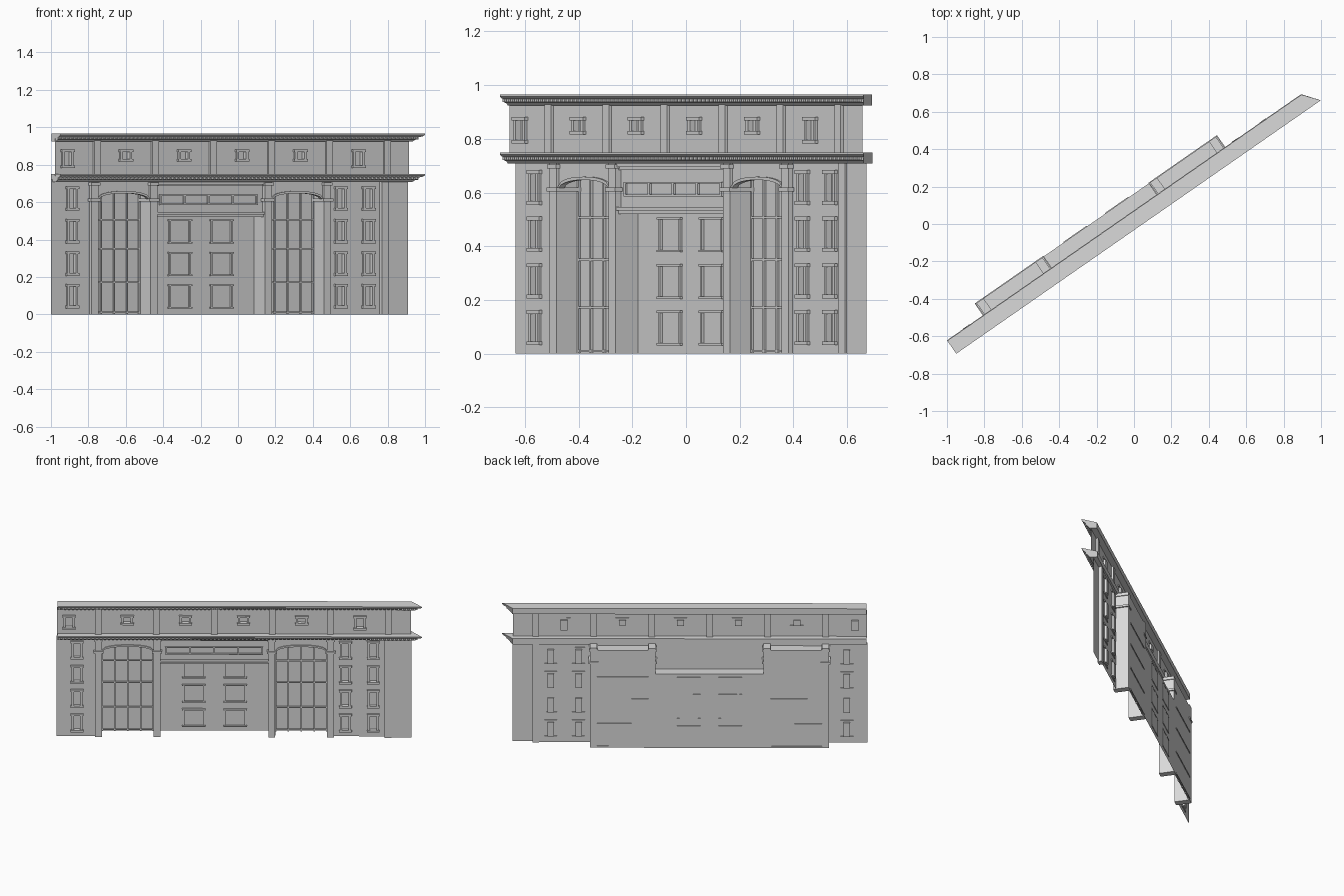
import bpy, bmesh, math

if "Cube" in bpy.data.objects:
    bpy.data.objects.remove(bpy.data.objects["Cube"])

ANGLE = math.radians(34.8)   # the facade stands obliquely in plan
BACK = 0.133                 # depth of the recessed walls
WALL = 0.048                 # lower wall plane
UPPER = 0.018                # upper wall plane
PIER_W = 0.045

stone = bpy.data.materials.new("grey_stone")
stone.use_nodes = True
stone.diffuse_color = (0.7, 0.7, 0.7, 1)
stone.node_tree.nodes["Principled BSDF"].inputs["Base Color"].default_value = (0.7, 0.7, 0.7, 1)


def finish(name, bm):
    mesh = bpy.data.meshes.new(name)
    bm.to_mesh(mesh)
    bm.free()
    mesh.materials.append(stone)
    ob = bpy.data.objects.new(name, mesh)
    ob.rotation_euler.z = ANGLE
    bpy.context.collection.objects.link(ob)
    return ob


def add_box(bm, u0, u1, v0, v1, z0, z1):
    """Box in facade coordinates: u along, v towards the back, z up."""
    r = bmesh.ops.create_cube(bm, size=1)
    for vert in r["verts"]:
        c = vert.co
        c.x = u0 + (c.x + 0.5) * (u1 - u0)
        c.y = v0 + (c.y + 0.5) * (v1 - v0)
        c.z = z0 + (c.z + 0.5) * (z1 - z0)


def boxes(name, items):
    bm = bmesh.new()
    for item in items:
        add_box(bm, *item)
    return finish(name, bm)


def wall(name, u0, u1, z0, z1, v, openings=(), depth=0.014):
    """Single-skin wall whose openings are pushed back into reveals."""
    us = sorted({u0, u1, *[e for o in openings for e in o[:2]]})
    zs = sorted({z0, z1, *[e for o in openings for e in o[2:]]})
    bm = bmesh.new()
    grid = [[bm.verts.new((u, v, z)) for z in zs] for u in us]
    pushed = []
    for i in range(len(us) - 1):
        for j in range(len(zs) - 1):
            f = bm.faces.new((grid[i][j], grid[i + 1][j], grid[i + 1][j + 1], grid[i][j + 1]))
            c = f.calc_center_median()
            if any(a < c.x < b and p < c.z < q for a, b, p, q in openings):
                pushed.append(f)
    if pushed:
        r = bmesh.ops.extrude_face_region(bm, geom=pushed)
        bmesh.ops.translate(bm, vec=(0, depth, 0),
                            verts=[g for g in r["geom"] if isinstance(g, bmesh.types.BMVert)])
        bmesh.ops.delete(bm, geom=pushed, context="FACES_ONLY")
    return finish(name, bm)


def opening(u, top, w, h, t=0.014):
    return (u - w / 2 + t, u + w / 2 - t, top - h + t, top - t)


def frame(u, top, w, h, v, t=0.014, out=0.01):
    """Window surround: two jambs, a head and a wider sill."""
    a, b, low, ear = u - w / 2, u + w / 2, top - h, 0.006
    return [(a, a + t, v - out, v, low, top), (b - t, b, v - out, v, low, top),
            (a - ear, b + ear, v - out - 0.004, v + 0.004, top - t, top),
            (a - ear, b + ear, v - out - 0.004, v + 0.004, low, low + t)]


# Side walls with small windows
row_tops = [0.162 + 0.174 * i for i in range(4)]
for name, u0, u1, columns in (("left_end", -1.183, -0.93, [-1.049]),
                              ("right_side", 0.62, 0.96, [0.70, 0.88])):
    wins = [(u, t, 0.07, 0.13) for u in columns for t in row_tops]
    wall(name + "_wall", u0, u1, 0, 0.72, WALL, [opening(*w) for w in wins])
    boxes(name + "_window_frames", [b for w in wins for b in frame(*w, WALL)])
wall("corner_wall", 0.99, 1.129, 0, 0.72, 0.033)

# Upper storey with six windows, taller at both ends
upper = [(-1.101 + 0.379 * i, 0.882, 0.074, 0.1 if i in (0, 5) else 0.066) for i in range(6)]
wall("upper_wall", -1.178, 1.127, 0.74, 0.94, UPPER, [opening(*w) for w in upper])
boxes("upper_window_frames", [b for w in upper for b in frame(*w, UPPER)])
boxes("upper_pilasters", [(u - 0.021, u + 0.021, 0.006, 0.03, 0.745, 0.935)
                          for u in [-0.91 + 0.378 * i for i in range(6)]])

# Lower piers with impost blocks
piers = [-0.91, -0.527, 0.22, 0.603]
half = PIER_W / 2
boxes("piers", [(u - half, u + half, 0.03, BACK, 0, 0.715) for u in piers])
boxes("corner_pier", [(0.956, 1.0, 0.025, 0.055, 0, 0.715)])
boxes("pier_imposts", [(u - half - 0.01, u + half + 0.01, 0.022, BACK + 0.004, 0.604, 0.618)
                       for u in piers])
boxes("pier_capitals", [(u - half - 0.006, u + half + 0.006, 0.022, BACK, 0.69, 0.705)
                        for u in piers])


# Arched bays: arch panel, raised rim, glazed back wall and recess ceiling
def arch(name, a, b, v0, v1, top=None, rim=0.0):
    n = 16
    low = []
    for i in range(n + 1):
        t = i / n
        low.append((a + (b - a) * t, 0.608 + 0.039 * math.sqrt(max(0, 1 - abs(2 * t - 1) ** 2.3))))
    bm = bmesh.new()
    for (ua, za), (ub, zb) in zip(low, low[1:]):
        ha, hb = (top, top) if top else (za + rim, zb + rim)
        f = [bm.verts.new(p) for p in ((ua, v0, za), (ub, v0, zb), (ub, v0, hb), (ua, v0, ha))]
        g = [bm.verts.new((p.co.x, v1, p.co.z)) for p in f]
        bm.faces.new(f)
        bm.faces.new(g[::-1])
        bm.faces.new((f[1], f[0], g[0], g[1]))
        bm.faces.new((f[3], f[2], g[2], g[3]))
    bmesh.ops.remove_doubles(bm, verts=bm.verts, dist=0.0001)
    finish(name, bm)


for side, a, b in (("left", piers[0] + half, piers[1] - half),
                   ("right", piers[2] + half, piers[3] - half)):
    arch(side + "_arch_panel", a, b, 0.042, 0.058, top=0.715)
    arch(side + "_arch_rim", a, b, 0.034, 0.046, rim=0.012)
    wall(side + "_bay_back_wall", a, b, 0, 0.70, BACK)
    boxes(side + "_bay_ceiling", [(a, b, 0.058, BACK, 0.692, 0.70)])
    q = (b - a) / 4
    bars = [(a + q * i - 0.004, a + q * i + 0.004, BACK - 0.01, BACK, 0, 0.69) for i in (1, 2, 3)]
    bars += [(e, e + 0.008, BACK - 0.01, BACK, 0, 0.69) for e in (a, b - 0.008)]
    bars += [(a, b, BACK - 0.01, BACK + 0.004, z - 0.004, z + 0.004) for z in (0.01, 0.172, 0.35, 0.507)]
    boxes(side + "_bay_glazing_bars", bars)

# Central recess with six large windows
c0, c1 = piers[1] + half, piers[2] - half
big = [(u, t, 0.14, 0.13) for u in (-0.289, -0.018) for t in (0.16, 0.334, 0.508)]
wall("central_back_wall", c0, c1, 0, 0.53, BACK, [opening(*w, t=0.009) for w in big], 0.003)
boxes("central_window_frames", [b for w in big for b in frame(*w, BACK, t=0.009, out=0.008)])
boxes("central_ceiling", [(c0, c1, 0.05, BACK, 0.523, 0.531)])

# Panel above the recess, with ledges and four framed fields
wall("central_upper_panel", c0, c1, 0.525, 0.72, 0.056)
boxes("central_ledges", [(c0, c1, 0.034, 0.058, 0.533, 0.546), (c0, c1, 0.044, 0.058, 0.52, 0.533),
                         (c0, c1, 0.034, 0.058, 0.695, 0.71), (c0, c1, 0.044, 0.058, 0.685, 0.695)])
p0, p1 = -0.47, 0.158
step = (p1 - p0) / 4
fields = [(p0, p1, 0.047, 0.056, z, z + 0.007) for z in (0.585, 0.633)]
fields += [(p0 + step * i - 0.006, p0 + step * i + 0.006, 0.047, 0.056, 0.585, 0.64) for i in range(5)]
boxes("central_panel_fields", fields)


# Cornices: extruded moulding with a mitred right end, plus dentils
def cornice(name, z, back):
    profile = [(back, 0), (-0.027, 0), (-0.027, -0.008), (-0.019, -0.016), (-0.008, -0.018),
               (-0.008, -0.03), (0.002, -0.033), (0.01, -0.042), (back, -0.042)]
    bm = bmesh.new()
    left = [bm.verts.new((-1.176, v, z + d)) for v, d in profile]
    right = [bm.verts.new((1.13 + 1.5 * max(0, UPPER - v), v, z + d)) for v, d in profile]
    n = len(profile)
    for i in range(n):
        j = (i + 1) % n
        bm.faces.new((left[i], left[j], right[j], right[i]))
    bm.faces.new(left[::-1])
    bm.faces.new(right)
    bmesh.ops.recalc_face_normals(bm, faces=bm.faces)
    finish(name, bm)
    boxes(name + "_dentils", [(-1.172 + 0.026 * i, -1.158 + 0.026 * i, -0.018, -0.006, z - 0.029, z - 0.017)
                              for i in range(90)])


cornice("upper_cornice", 0.966, 0.057)
cornice("lower_cornice", 0.75, 0.06)
